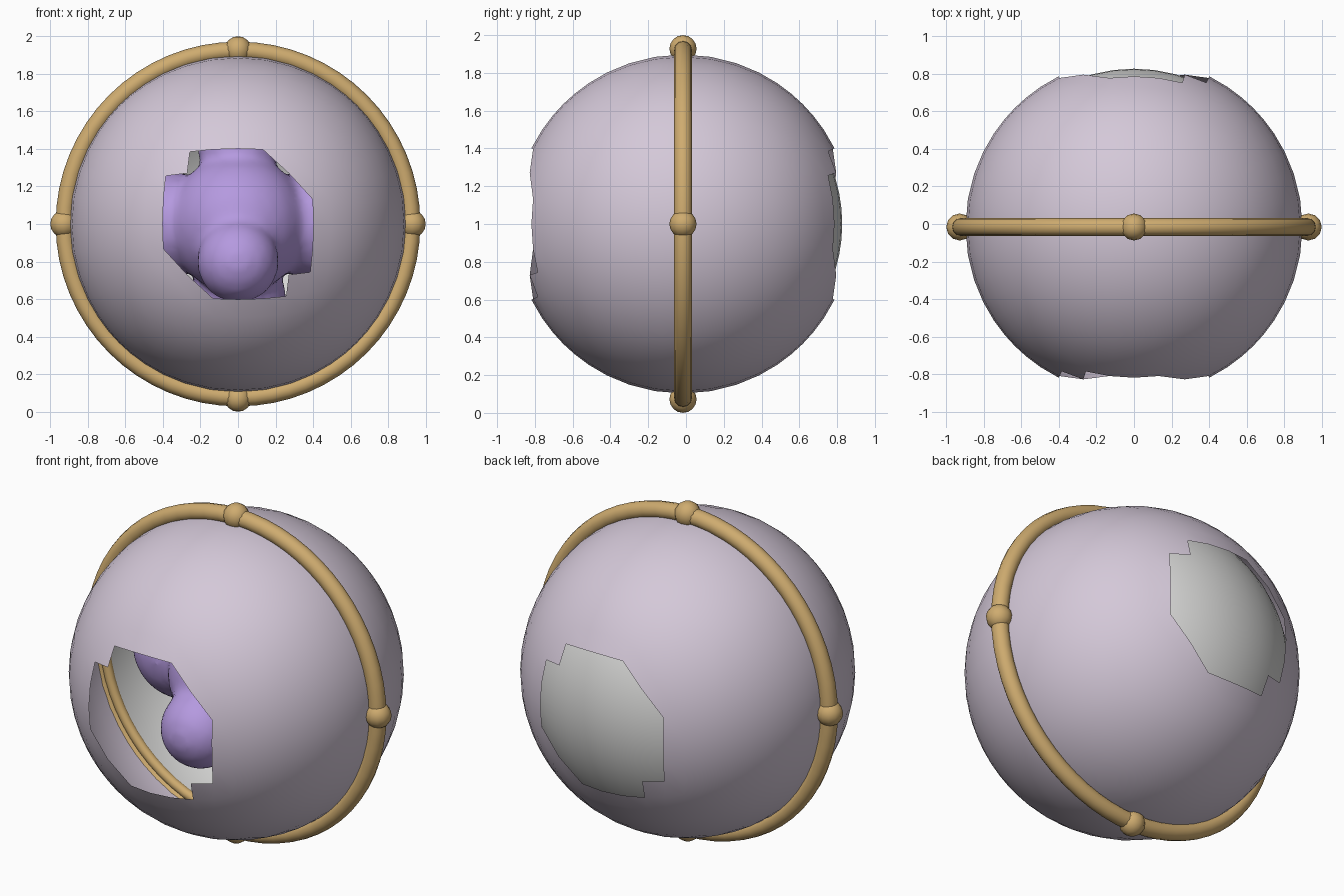
import bpy, bmesh, math
from mathutils import Vector, Matrix

if "Cube" in bpy.data.objects:
    bpy.data.objects.remove(bpy.data.objects["Cube"], do_unlink=True)

CENTRE = Vector((0, -0.016, 1))


def material(name, rgb):
    m = bpy.data.materials.new(name)
    m.use_nodes = True
    m.diffuse_color = (*rgb, 1)
    bsdf = next(n for n in m.node_tree.nodes if n.type == "BSDF_PRINCIPLED")
    bsdf.inputs["Base Color"].default_value = (*rgb, 1)
    return m


lavender = material("pale lavender", (0.66, 0.58, 0.69))
gold = material("gold", (0.62, 0.41, 0.16))
purple = material("violet", (0.46, 0.32, 0.74))
white = material("soft white", (0.68, 0.68, 0.67))


def finish(bm, name, mat):
    mesh = bpy.data.meshes.new(name)
    bm.to_mesh(mesh)
    bm.free()
    mesh.materials.append(mat)
    mesh.shade_smooth()
    obj = bpy.data.objects.new(name, mesh)
    obj.location = CENTRE
    bpy.context.collection.objects.link(obj)
    return obj


# Outer shell: gridded cube rounded to a sphere, with a broken window front and back
CELLS = 12
bm = bmesh.new()
bmesh.ops.create_cube(bm, size=CELLS)
bmesh.ops.subdivide_edges(bm, edges=bm.edges[:], cuts=CELLS - 1, use_grid_fill=True)


def window_coords(p):
    return (p.x if p.y < 0 else -p.x), p.z


def in_window_square(f):
    c = f.calc_center_median()
    a, b = window_coords(c)
    return abs(c.y) > CELLS / 2 - 0.1 and max(abs(a), abs(b)) < 3


for f in [f for f in bm.faces if in_window_square(f)]:
    a, b = window_coords(f.calc_center_median())
    if abs(abs(a + b) - 4) < 0.1:
        ends = [v for v in f.verts if abs(abs(sum(window_coords(v.co))) - 4) < 0.1]
        bmesh.utils.face_split(f, ends[0], ends[1])

removed = []
for f in bm.faces:
    if in_window_square(f):
        a, b = window_coords(f.calc_center_median())
        notch = a * b < 0 and min(abs(a), abs(b)) > 2
        if abs(a + b) < 3.9 and not notch:
            removed.append(f)
bmesh.ops.delete(bm, geom=removed, context="FACES")
for v in bm.verts:
    v.co = v.co.normalized() * 0.897
finish(bm, "outer_shell", lavender)

# Inner lining: back half only
bm = bmesh.new()
bmesh.ops.create_uvsphere(bm, u_segments=48, v_segments=32, radius=0.843)
bmesh.ops.bisect_plane(bm, geom=bm.verts[:] + bm.edges[:] + bm.faces[:],
                       plane_co=(0, 0, 0), plane_no=(0, 1, 0), clear_inner=True)
finish(bm, "back_lining", white)


# Gold bands standing in the x-z plane
def band(name, major, minor):
    bpy.ops.mesh.primitive_torus_add(major_radius=major, minor_radius=minor,
                                     major_segments=64, minor_segments=12,
                                     location=CENTRE, rotation=(math.pi / 2, 0, 0))
    obj = bpy.context.object
    obj.name = name
    obj.data.materials.append(gold)
    obj.data.shade_smooth()


band("outer_band", 0.923, 0.048)
band("inner_rim", 0.862, 0.028)

# Gold beads at the four quarters of the band
for i, side in enumerate(("left", "top", "right", "bottom")):
    angle = i * math.pi / 2
    bm = bmesh.new()
    bmesh.ops.create_uvsphere(bm, u_segments=12, v_segments=8, radius=0.072)
    spot = Vector((math.cos(angle), 0, math.sin(angle))) * 0.928
    bmesh.ops.translate(bm, verts=bm.verts[:], vec=spot)
    finish(bm, side + "_bead", gold)

# Lobed core: overlapping balls fused into one soft form
lobes = [((0, 0, 0), 0.37),
         ((-0.42, 0.15, 0), 0.3), ((0.42, 0.15, 0), 0.3),
         ((0, 0.1, 0.42), 0.22), ((0, 0.25, -0.4), 0.26),
         ((0, -0.33, -0.2), 0.22)]
bm = bmesh.new()
for place, radius in lobes:
    bmesh.ops.create_uvsphere(bm, u_segments=24, v_segments=16, radius=radius,
                              matrix=Matrix.Translation(place))
core = finish(bm, "core", purple)
fuse = core.modifiers.new("fuse", "REMESH")
fuse.mode = "VOXEL"
fuse.voxel_size = 0.03
fuse.use_smooth_shade = True
soften = core.modifiers.new("soften", "SMOOTH")
soften.factor = 0.5
soften.iterations = 8
